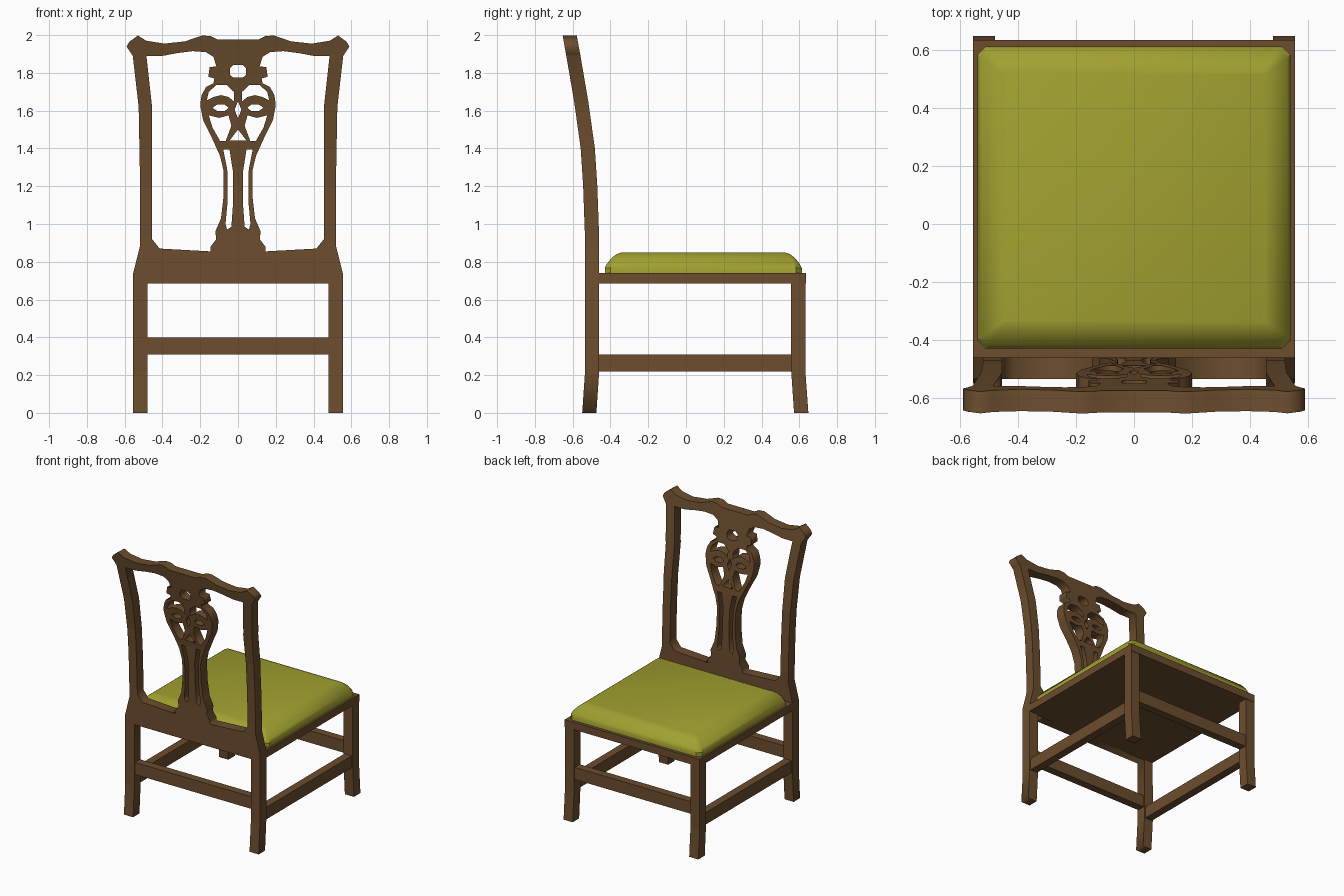
import bpy, bmesh
from mathutils import Vector

if "Cube" in bpy.data.objects:
    bpy.data.objects.remove(bpy.data.objects["Cube"], do_unlink=True)


def material(name, rgb):
    mat = bpy.data.materials.new(name)
    mat.use_nodes = True
    mat.diffuse_color = (*rgb, 1)
    mat.node_tree.nodes["Principled BSDF"].inputs["Base Color"].default_value = (*rgb, 1)
    return mat


wood = material("brown wood", (.15, .075, .027))
fabric = material("olive fabric", (.36, .355, .03))


def add_object(name, bm, mat):
    bmesh.ops.recalc_face_normals(bm, faces=bm.faces)
    mesh = bpy.data.meshes.new(name)
    bm.to_mesh(mesh)
    bm.free()
    mesh.materials.append(mat)
    obj = bpy.data.objects.new(name, mesh)
    bpy.context.collection.objects.link(obj)
    return obj


def loft(name, rings, mat):
    """Skin a stack of closed rings and cap both ends."""
    bm = bmesh.new()
    rows = [[bm.verts.new(p) for p in ring] for ring in rings]
    count = len(rows[0])
    for low, high in zip(rows, rows[1:]):
        for i in range(count):
            j = (i + 1) % count
            bm.faces.new((low[i], low[j], high[j], high[i]))
    bm.faces.new(rows[0])
    bm.faces.new(rows[-1])
    return add_object(name, bm, mat)


def rectangle(x0, x1, y0, y1, z):
    return [(x0, y0, z), (x1, y0, z), (x1, y1, z), (x0, y1, z)]


def box(name, x0, x1, y0, y1, z0, z1):
    return loft(name, [rectangle(x0, x1, y0, y1, z) for z in (z0, z1)], wood)


def mirrored(half):
    """Close a half outline across the centre line."""
    return half + [(-x, z) for x, z in reversed(half) if x > 0]


def flipped(points):
    return [(-x, z) for x, z in points]


# Back: rear legs, stiles, crest and splat as one pierced board
outline = mirrored([
    (.48, .685), (.48, 0), (.555, 0), (.555, .74), (.52, .88), (.52, 1.3),
    (.526, 1.62), (.557, 1.89), (.59, 1.94), (.575, 1.965), (.53, 1.998),
    (.485, 1.97), (.39, 1.955), (.28, 1.967), (.19, 1.998), (.145, 1.995),
    (.11, 1.977)])

# Opening between stile and splat
side_opening = [
    (.455, .92), (.455, 1.62), (.485, 1.89), (.4, 1.89), (.32, 1.905),
    (.24, 1.915), (.17, 1.91), (.13, 1.885), (.115, 1.835), (.15, 1.83),
    (.157, 1.78), (.125, 1.77), (.13, 1.745), (.17, 1.725), (.193, 1.68),
    (.2, 1.63), (.185, 1.55), (.14, 1.46), (.095, 1.36), (.076, 1.28),
    (.076, 1.15), (.09, 1.03), (.12, .96), (.115, .92), (.145, .88),
    (.145, .855), (.415, .87)]

# Pierced tracery of the splat
arch = [(.022, 1.65), (.022, 1.7), (.06, 1.735), (.115, 1.735), (.155, 1.7),
        (.165, 1.655), (.13, 1.672), (.09, 1.682), (.05, 1.672)]
eye = [(.05, 1.615), (.07, 1.633), (.11, 1.633), (.135, 1.615),
       (.11, 1.598), (.07, 1.598)]
teardrop = [(.155, 1.575), (.1, 1.562), (.05, 1.575), (.035, 1.52),
            (.065, 1.44), (.095, 1.44), (.135, 1.51)]
slot = [(.045, 1.395), (.078, 1.395), (.057, 1.29), (.055, 1.12),
        (.066, 1), (.058, .97), (.035, .985), (.027, 1.1), (.027, 1.28)]
top_hole = mirrored([(.025, 1.775), (.043, 1.79), (.043, 1.825), (.025, 1.842)])
centre_hole = mirrored([(0, 1.65), (.018, 1.605), (0, 1.56)])
heart = mirrored([(0, 1.5), (.045, 1.442)])

loops = [outline, top_hole, centre_hole, heart]
for hole in (side_opening, arch, eye, teardrop, slot):
    loops += [hole, flipped(hole)]

curve = bpy.data.curves.new("back_profile", 'CURVE')
curve.dimensions = '2D'
curve.fill_mode = 'BOTH'
curve.extrude = .0375
for points in loops:
    spline = curve.splines.new('POLY')
    spline.points.add(len(points) - 1)
    for target, (x, z) in zip(spline.points, points):
        target.co = (x, z, 0, 1)
    spline.use_cyclic_u = True
helper = bpy.data.objects.new("back_profile", curve)
bpy.context.collection.objects.link(helper)
bpy.context.view_layer.update()
flat = bpy.data.meshes.new_from_object(
    helper.evaluated_get(bpy.context.evaluated_depsgraph_get()))
bpy.data.objects.remove(helper, do_unlink=True)

# Rake of the back as (height, depth)
rake = [(0, -.512), (.22, -.497), (.95, -.498), (1.2, -.507), (1.4, -.52),
        (1.65, -.555), (1.9, -.598), (2, -.616)]


def depth_at(z):
    for (z0, y0), (z1, y1) in zip(rake, rake[1:]):
        if z <= z1:
            return y0 + (y1 - y0) * (z - z0) / (z1 - z0)
    return rake[-1][1]


board = bmesh.new()
board.from_mesh(flat)
bpy.data.meshes.remove(flat)
bmesh.ops.remove_doubles(board, verts=board.verts, dist=.0001)
for height, _ in rake[1:-1]:
    bmesh.ops.bisect_plane(board, geom=board.verts[:] + board.edges[:] + board.faces[:],
                           plane_co=(0, height, 0), plane_no=(0, 1, 0))
for v in board.verts:
    x, z, y = v.co
    v.co = Vector((x, depth_at(z) - y, z))
add_object("chair_back", board, wood)

# Front legs flare forward at the foot
for side, x0 in (("left", .48), ("right", -.555)):
    x1 = x0 + .075
    loft(side + "_front_leg", [rectangle(x0, x1, .572, .648, 0),
                               rectangle(x0, x1, .557, .632, .22),
                               rectangle(x0, x1, .557, .632, .70)], wood)
    box(side + "_stretcher", x0 + .008, x1 - .008, -.48, .575, .22, .31)

# Cross stretchers and seat frame
box("front_stretcher", -.5, .5, .565, .624, .31, .40)
box("back_stretcher", -.5, .5, -.527, -.468, .31, .40)
box("seat_frame", -.555, .555, -.47, .635, .685, .74)


# Padded seat with cut corners and a rolled edge
def cushion_ring(inset, z, cut):
    x, y0, y1 = .54 - inset, -.43 + inset, .613 - inset
    return [(-x + cut, y0, z), (x - cut, y0, z), (x, y0 + cut, z), (x, y1 - cut, z),
            (x - cut, y1, z), (-x + cut, y1, z), (-x, y1 - cut, z), (-x, y0 + cut, z)]


cushion = loft("seat_cushion", [cushion_ring(*r) for r in (
    (0, .735, .03), (0, .768, .03), (.012, .79, .028), (.035, .819, .022),
    (.062, .84, .015), (.09, .85, .008))], fabric)
bpy.ops.object.select_all(action='DESELECT')
cushion.select_set(True)
bpy.context.view_layer.objects.active = cushion
bpy.ops.object.shade_smooth_by_angle(angle=.6)
